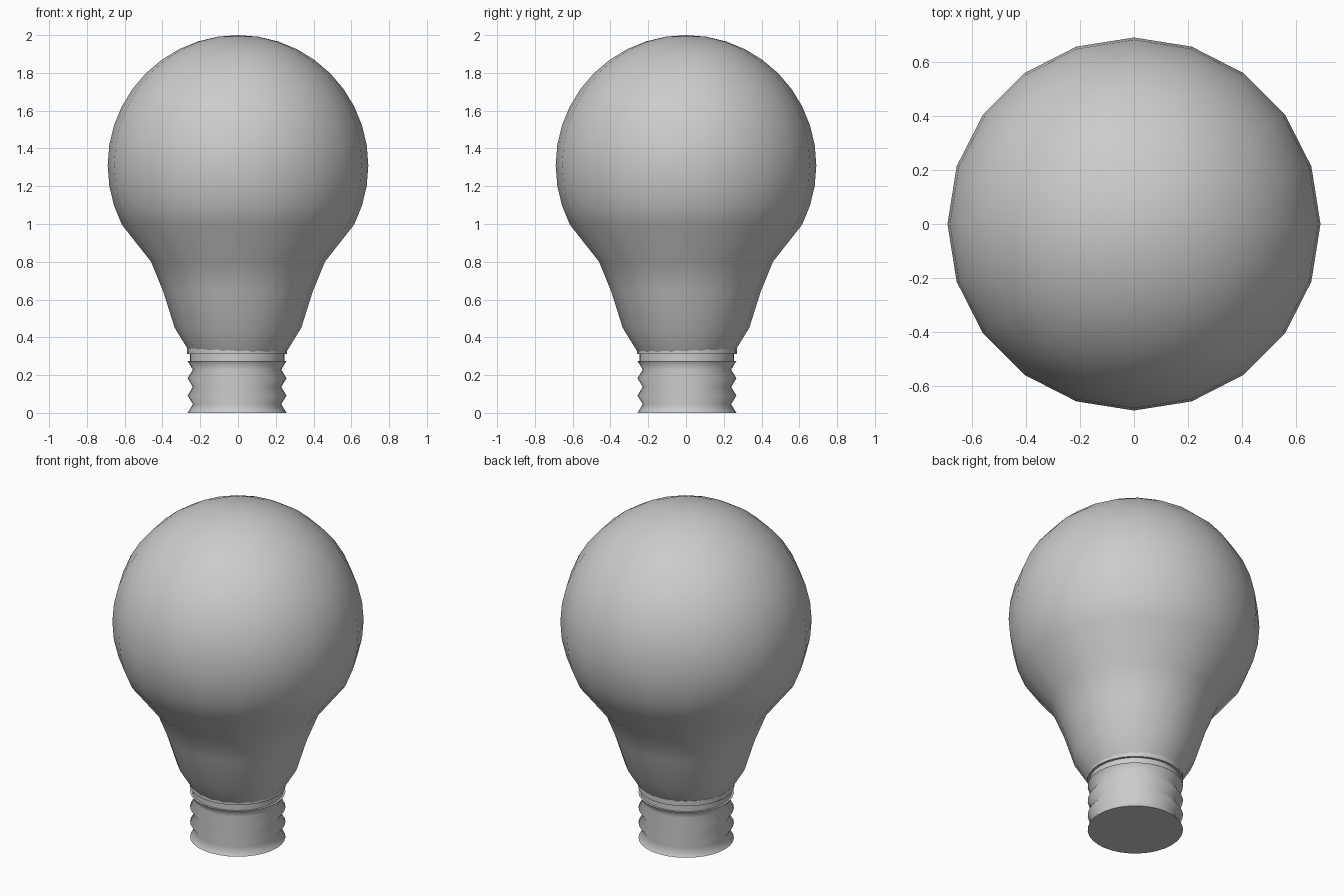
import bpy
from math import sin, cos, pi, radians, sqrt

if "Cube" in bpy.data.objects:
    bpy.data.objects.remove(bpy.data.objects["Cube"])


def lathe(name, profile, sides, centre=(0, 0), angle=30):
    """Spin a (radius, z) profile, listed bottom to top, into a closed solid."""
    verts, faces, rings = [], [], []
    for r, z in profile:
        start = len(verts)
        count = 1 if r == 0 else sides
        for i in range(count):
            a = 2 * pi * i / sides
            verts.append((r * cos(a), r * sin(a), z))
        rings.append((start, count))
    for (s0, n0), (s1, n1) in zip(rings, rings[1:]):
        for i in range(sides):
            j = (i + 1) % sides
            if n1 == 1:
                faces.append((s0 + i, s0 + j, s1))
            else:
                faces.append((s0 + i, s0 + j, s1 + j, s1 + i))
    faces.append(tuple(reversed(range(sides))))
    if rings[-1][1] > 1:
        faces.append(tuple(rings[-1][0] + i for i in range(sides)))
    mesh = bpy.data.meshes.new(name)
    mesh.from_pydata(verts, [], faces)
    obj = bpy.data.objects.new(name, mesh)
    bpy.context.collection.objects.link(obj)
    obj.location = (centre[0], centre[1], 0)
    bpy.ops.object.select_all(action='DESELECT')
    obj.select_set(True)
    bpy.context.view_layer.objects.active = obj
    bpy.ops.object.shade_smooth_by_angle(angle=radians(angle))
    return obj


# Glass envelope: tapered neck flowing into a spherical crown
R, CZ = 0.69, 1.31
neck = [(0.255, 0.32), (0.335, 0.45), (0.395, 0.64), (0.46, 0.80)]
crown = [(R * cos(radians(a)), CZ + R * sin(radians(a))) for a in range(-27, 90, 9)]
lathe("glass_bulb", neck + crown + [(0, CZ + R)], 20, angle=40)

# Screw base: ridged thread, recessed band and collar
base_centre = (-0.005, 0.005)
thread = [(0.262 if i % 2 == 0 else 0.234, 0.0458 * i) for i in range(7)]
band = [(0.25, 0.275), (0.25, 0.313), (0.264, 0.313), (0.264, 0.343)]
lathe("screw_base", thread + band, 32, base_centre, angle=70)
